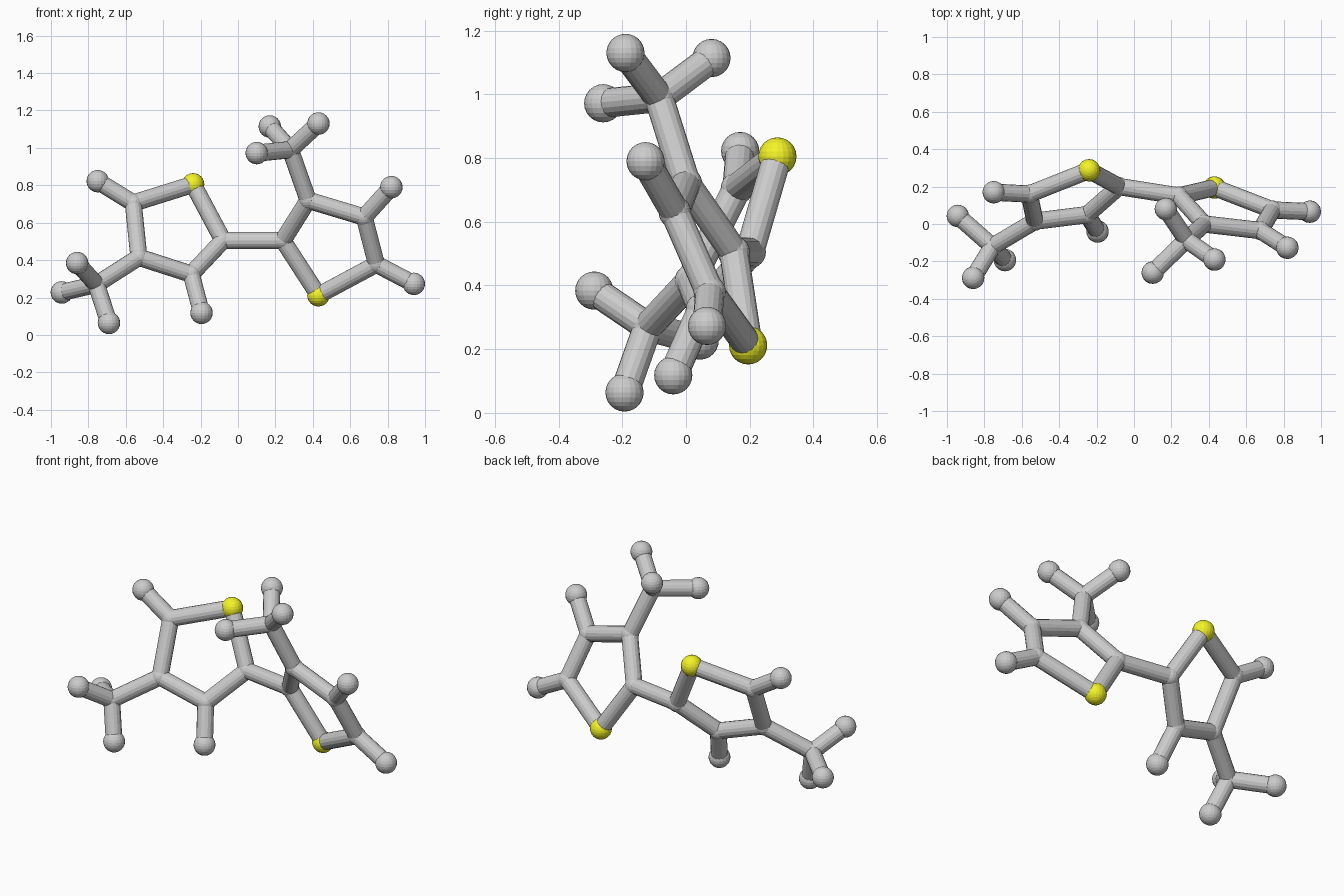
import bpy
from mathutils import Vector

if "Cube" in bpy.data.objects:
    bpy.data.objects.remove(bpy.data.objects["Cube"])

BALL_R, JOINT_R, ROD_R = 0.06, 0.051, 0.046

yellow = bpy.data.materials.new("yellow")
yellow.diffuse_color = (0.9, 0.9, 0.02, 1)
yellow.use_nodes = True
yellow.node_tree.nodes["Principled BSDF"].inputs["Base Color"].default_value = yellow.diffuse_color

# Ball centres: left ring (a), right ring (b), end balls (h), side groups (m)
P = {
    "a_sulphur": (-0.24, 0.287, 0.805), "a2": (-0.08, 0.20, 0.505), "a3": (-0.25, 0.05, 0.325),
    "a4": (-0.53, 0.015, 0.415), "a5": (-0.56, 0.16, 0.705),
    "a_h3": (-0.195, -0.04, 0.118), "a_h5": (-0.75, 0.17, 0.822),
    "a_m": (-0.757, -0.12, 0.27), "a_mh1": (-0.86, -0.288, 0.384),
    "a_mh2": (-0.942, 0.043, 0.227), "a_mh3": (-0.69, -0.193, 0.064),
    "b_sulphur": (0.43, 0.195, 0.212), "b2": (0.24, 0.15, 0.505), "b3": (0.375, 0.0, 0.72),
    "b4": (0.675, -0.035, 0.63), "b5": (0.74, 0.075, 0.378),
    "b_h4": (0.82, -0.127, 0.79), "b_h5": (0.94, 0.066, 0.273),
    "b_m": (0.28, -0.085, 0.99), "b_mh1": (0.43, -0.19, 1.13),
    "b_mh2": (0.17, 0.08, 1.114), "b_mh3": (0.10, -0.26, 0.972),
}
P = {k: Vector(v) for k, v in P.items()}

# Rods: two five-sided rings, the bridge, end balls and three-pronged groups
rods = [("a2", "b2"), ("a3", "a_h3"), ("a5", "a_h5"), ("a4", "a_m"),
        ("b4", "b_h4"), ("b5", "b_h5"), ("b3", "b_m")]
for s in "ab":
    ring = [s + "_sulphur"] + [s + n for n in "2345"]
    rods += list(zip(ring, ring[1:] + ring[:1]))
    rods += [(s + "_m", f"{s}_mh{i}") for i in (1, 2, 3)]


def ball(name, centre):
    big = "h" in name
    bpy.ops.mesh.primitive_uv_sphere_add(segments=20, ring_count=12, location=centre,
                                         radius=BALL_R if big else JOINT_R)
    o = bpy.context.object
    o.name = "ball_" + name
    if "sulphur" in name:
        o.data.materials.append(yellow)


def rod(p, q):
    d = P[q] - P[p]
    bpy.ops.mesh.primitive_cylinder_add(vertices=16, radius=ROD_R, depth=d.length,
                                        location=(P[p] + P[q]) / 2)
    o = bpy.context.object
    o.name = f"rod_{p}_{q}"
    o.rotation_mode = 'QUATERNION'
    o.rotation_quaternion = d.to_track_quat('Z', 'Y')


for name, centre in P.items():
    ball(name, centre)
for p, q in rods:
    rod(p, q)
